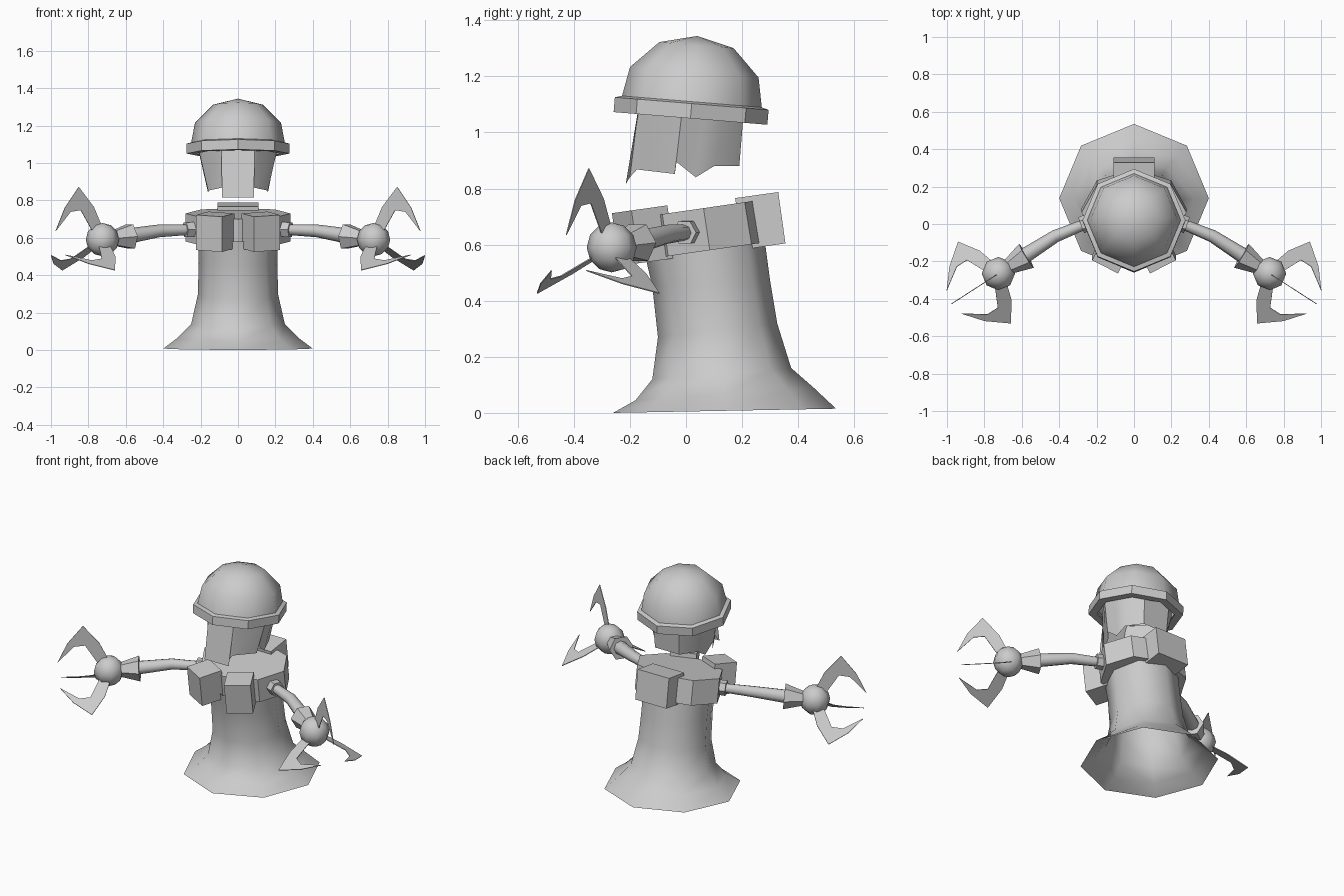
import bpy, bmesh, math
from mathutils import Vector, Matrix

if "Cube" in bpy.data.objects:
    bpy.data.objects.remove(bpy.data.objects["Cube"])

mat = bpy.data.materials.new("plain_grey")
mat.diffuse_color = (0.6, 0.6, 0.6, 1)
mat.use_nodes = True
mat.node_tree.nodes["Principled BSDF"].inputs["Base Color"].default_value = mat.diffuse_color


def finish(name, bm, angle=None):
    bmesh.ops.recalc_face_normals(bm, faces=bm.faces[:])
    me = bpy.data.meshes.new(name)
    bm.to_mesh(me)
    bm.free()
    me.materials.append(mat)
    ob = bpy.data.objects.new(name, me)
    bpy.context.collection.objects.link(ob)
    if angle:
        bpy.ops.object.select_all(action='DESELECT')
        ob.select_set(True)
        bpy.context.view_layer.objects.active = ob
        bpy.ops.object.shade_smooth_by_angle(angle=math.radians(angle))
    return ob


def loft(name, rings, angle=None, cap_start=False, cap_end=False):
    """Skin a stack of equally sized point loops."""
    bm = bmesh.new()
    loops = [[bm.verts.new(p) for p in r] for r in rings]
    n = len(loops[0])
    for a, b in zip(loops, loops[1:]):
        for i in range(n):
            j = (i + 1) % n
            bm.faces.new((a[i], a[j], b[j], b[i]))
    if cap_start:
        bm.faces.new(loops[0])
    if cap_end:
        bm.faces.new(loops[-1])
    bmesh.ops.remove_doubles(bm, verts=bm.verts[:], dist=0.0002)
    return finish(name, bm, angle)


def tilted_ring(yf, zf, yb, zb, rx, n=8):
    """Ellipse through a front point and a back point."""
    pts = []
    for i in range(n):
        a = 2 * math.pi * i / n
        s = math.sin(a)
        pts.append((rx * math.cos(a), (yf + yb) / 2 + s * (yb - yf) / 2,
                    (zf + zb) / 2 + s * (zb - zf) / 2))
    return pts


def tube(name, stations, n=8, angle=50):
    """Round tube through (point, radius) stations."""
    pts = [Vector(p) for p, r in stations]
    rings = []
    for i, (p, r) in enumerate(stations):
        d = pts[min(i + 1, len(pts) - 1)] - pts[max(i - 1, 0)]
        side = d.cross(Vector((0, 0, 1))).normalized()
        up = side.cross(d).normalized()
        rings.append([pts[i] + r * (math.cos(t) * side + math.sin(t) * up)
                      for t in (2 * math.pi * k / n for k in range(n))])
    return loft(name, rings, angle, True, True)


def box(name, centre, size, yaw=0.0, pitch=0.0):
    bm = bmesh.new()
    m = (Matrix.Translation(centre) @ Matrix.Rotation(math.radians(pitch), 4, 'X')
         @ Matrix.Rotation(math.radians(yaw), 4, 'Z') @ Matrix.Diagonal((*size, 1)))
    bmesh.ops.create_cube(bm, size=1, matrix=m)
    return finish(name, bm)


# Flared body, open underneath
loft("body", [tilted_ring(*r) for r in (
    (-.26, .0, .535, .015, .40), (-.18, .045, .455, .09, .32),
    (-.12, .12, .375, .16, .25), (-.10, .27, .325, .32, .215),
    (-.12, .45, .30, .47, .21), (-.15, .58, .28, .62, .21))], 75)

# Tilted collar with its blocks
loft("collar", [tilted_ring(-.125, .55, .295, .61, .28),
                tilted_ring(-.145, .70, .27, .76, .28)], 30, True, True)
box("back_block", (0, .265, .685), (.22, .155, .185), pitch=8)
for s, side in ((1, "right"), (-1, "left")):
    box("front_block_" + side, (s * .122, -.152, .632), (.155, .145, .19), s * 27, 8)

# Head with a ragged lower edge
half = [(.085, -.215, .815), (.07, -.20, .84), (.085, -.175, .868), (.16, -.04, .852),
        (.165, -.034, .895), (.16, .035, .84), (.15, .10, .88), (.085, .19, .88)]
low = half + [(-x, y, z) for x, y, z in reversed(half)]
top = []
for x, y, z in low:
    a = math.atan2(y + .01, x * 1.15)
    k = math.cos(math.pi / 8) / math.cos((a % (math.pi / 4)) - math.pi / 8)
    top.append((.225 * k * math.cos(a), .02 + .222 * k * math.sin(a), 1.075 - .08 * math.sin(a) * .222))
loft("head", [low, top], 40)

# Cap: band and faceted dome
tilt = Matrix.Translation((0, .016, 1.05)) @ Matrix.Rotation(math.radians(-4.7), 4, 'X')


def cap_ring(r, h):
    return [tilt @ Vector((r * math.cos(i * math.pi / 4), r * math.sin(i * math.pi / 4), h))
            for i in range(8)]


loft("cap_band", [cap_ring(r, h) for r, h in
                  ((.225, 0), (.275, 0), (.275, .053), (.25, .06))], 30)
loft("cap_dome", [cap_ring(r, h) for r, h in
                  ((.252, .05), (.23, .165), (.133, .262), (.00001, .295))], 75)

# Claw outline: distance along the hand axis, distance away from it
claw = [(-.01, .06), (.03, .18), (.11, .30), (.215, .20), (.29, .085),
        (.18, .175), (.115, .175), (.06, .06)]
for s, side in ((1, "right"), (-1, "left")):
    def mx(p):
        return Vector((s * p[0], p[1], p[2]))

    # Arm, shoulder and wrist
    tube("shoulder_" + side, [(mx((.24, .01, .645)), .045), (mx((.282, -.006, .643)), .045)], 6, 30)
    tube("arm_" + side, [(mx((.26, .0, .643)), .028), (mx((.42, -.065, .637)), .034),
                         (mx((.60, -.18, .607)), .042)])
    tube("wrist_" + side, [(mx((.575, -.17, .607)), .075), (mx((.67, -.228, .597)), .042)], 6, 30)

    # Hand ball
    hub = mx((.725, -.265, .59))
    bm = bmesh.new()
    bmesh.ops.create_uvsphere(bm, u_segments=8, v_segments=6, radius=.089,
                              matrix=Matrix.Translation(hub))
    finish("hand_" + side, bm, 60)

    # Three flat claws around the hand axis
    axis = mx((.24, -.155, -.04)).normalized()
    up = (Vector((0, 0, 1)) - axis * axis.z).normalized()
    for k in range(3):
        out = Matrix.Rotation(k * 2 * math.pi / 3, 3, axis) @ up
        thick = axis.cross(out) * .002
        loft("claw_%s_%d" % (side, k + 1),
             [[hub + axis * d + out * u + thick * t for d, u in claw] for t in (-1, 1)],
             None, True, True)
